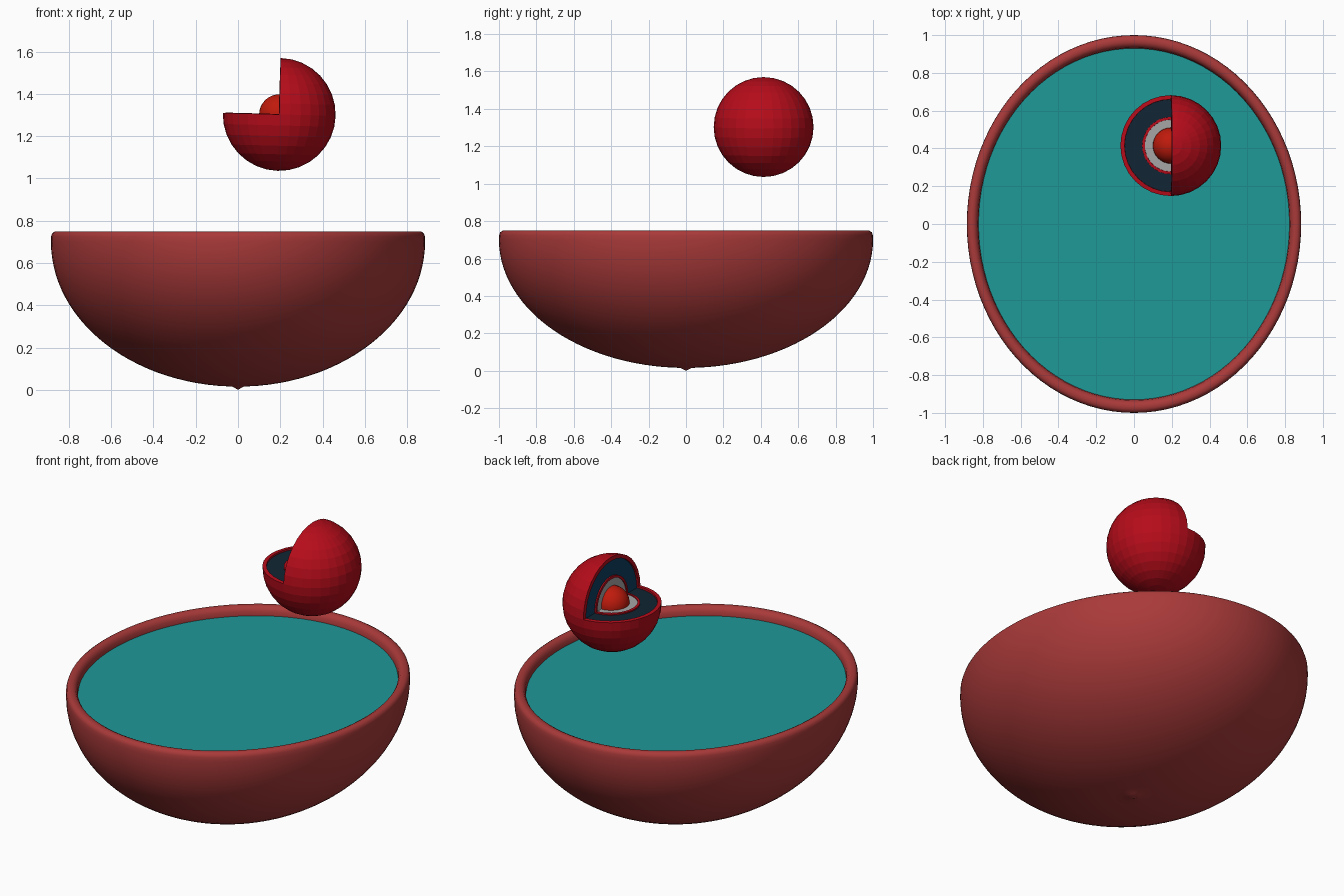
import bpy, bmesh
from math import pi, sin, cos, radians

if "Cube" in bpy.data.objects:
    bpy.data.objects.remove(bpy.data.objects["Cube"])

BALL = (0.195, 0.415, 1.303)
TILT = radians(1.5)


def material(name, r, g, b):
    m = bpy.data.materials.new(name)
    m.diffuse_color = [(c / 255) ** 2.2 for c in (r, g, b)] + [1]
    m.use_nodes = True
    m.node_tree.nodes["Principled BSDF"].inputs["Base Color"].default_value = m.diffuse_color
    return m


clay = material("clay red", 168, 60, 60)
teal = material("teal", 36, 152, 150)
skin = material("deep red", 180, 20, 32)
glow = material("core red", 190, 32, 20)
slate = material("slate", 24, 42, 55)
blue = material("blue", 20, 64, 94)
grey = material("light grey", 165, 165, 165)


def make_object(name, bm, mats):
    bmesh.ops.recalc_face_normals(bm, faces=bm.faces)
    me = bpy.data.meshes.new(name)
    bm.to_mesh(me)
    bm.free()
    for m in mats:
        me.materials.append(m)
    ob = bpy.data.objects.new(name, me)
    bpy.context.collection.objects.link(ob)
    return ob


def smooth(ob, angle=40):
    bpy.ops.object.select_all(action='DESELECT')
    ob.select_set(True)
    bpy.context.view_layer.objects.active = ob
    bpy.ops.object.shade_smooth_by_angle(angle=radians(angle))


def lathe(name, profile, mat, sx, steps=96):
    bm = bmesh.new()
    vs = [bm.verts.new((r, 0, z)) for r, z in profile]
    es = [bm.edges.new(p) for p in zip(vs, vs[1:])]
    bmesh.ops.spin(bm, geom=vs + es, cent=(0, 0, 0), axis=(0, 0, 1),
                   angle=2 * pi, steps=steps, use_merge=True)
    bmesh.ops.remove_doubles(bm, verts=bm.verts, dist=1e-5)
    bmesh.ops.scale(bm, verts=bm.verts, vec=(sx, 1, 1))
    return make_object(name, bm, [mat])


# Oval bowl: nub at the base, outer curve, rounded rim, inner curve
N = 28
outer = [(sin(i / N * pi / 2), 0.70 - 0.685 * cos(i / N * pi / 2)) for i in range(2, N + 1)]
rim = [(0.999, 0.725), (0.994, 0.74), (0.98, 0.749), (0.96, 0.749), (0.945, 0.742), (0.934, 0.725)]
inner = [(0.93 * sin(i / N * pi / 2), 0.70 - 0.62 * cos(i / N * pi / 2)) for i in range(N, -1, -1)]
bowl = lathe("bowl", [(0, 0), (0.03, 0.015)] + outer + rim + inner, clay, 0.885)
smooth(bowl)

# Liquid surface just below the rim
lathe("liquid", [(0, 0.70), (0.932, 0.70)], teal, 0.885)


def place(ob):
    ob.location = BALL
    ob.rotation_euler = (0, TILT, 0)
    return ob


def cut_shell(name, r, thickness, mat):
    """Sphere shell with the upper left quarter removed."""
    bm = bmesh.new()
    bmesh.ops.create_uvsphere(bm, u_segments=32, v_segments=16, radius=r)
    gone = [f for f in bm.faces
            if f.calc_center_median().x < 0 and f.calc_center_median().z > 0]
    bmesh.ops.delete(bm, geom=gone, context='FACES')
    ob = place(make_object(name, bm, [mat]))
    mod = ob.modifiers.new("thickness", 'SOLIDIFY')
    mod.thickness, mod.offset = thickness, -1


def cut_face(name, r, d, mats):
    """Two half discs closing the cut, recessed by d."""
    bm = bmesh.new()
    ts = [i * pi / 32 for i in range(33)]
    wall = [bm.verts.new((d, r * cos(t), r * sin(t) - d)) for t in ts]
    floor = [wall[0]] + [bm.verts.new((d - r * sin(t), r * cos(t), -d))
                         for t in ts[1:-1]] + [wall[-1]]
    bm.faces.new(wall)
    bm.faces.new(floor).material_index = len(mats) - 1
    place(make_object(name, bm, mats))


# Layered ball floating above the bowl
cut_shell("outer_layer", 0.267, 0.022, skin)
cut_face("outer_filling", 0.252, 0.008, [blue, slate])
cut_shell("inner_layer", 0.152, 0.014, skin)
cut_face("inner_filling", 0.143, 0.004, [grey])

# Solid core
bm = bmesh.new()
bmesh.ops.create_uvsphere(bm, u_segments=32, v_segments=16, radius=0.095)
smooth(place(make_object("core", bm, [glow])))
